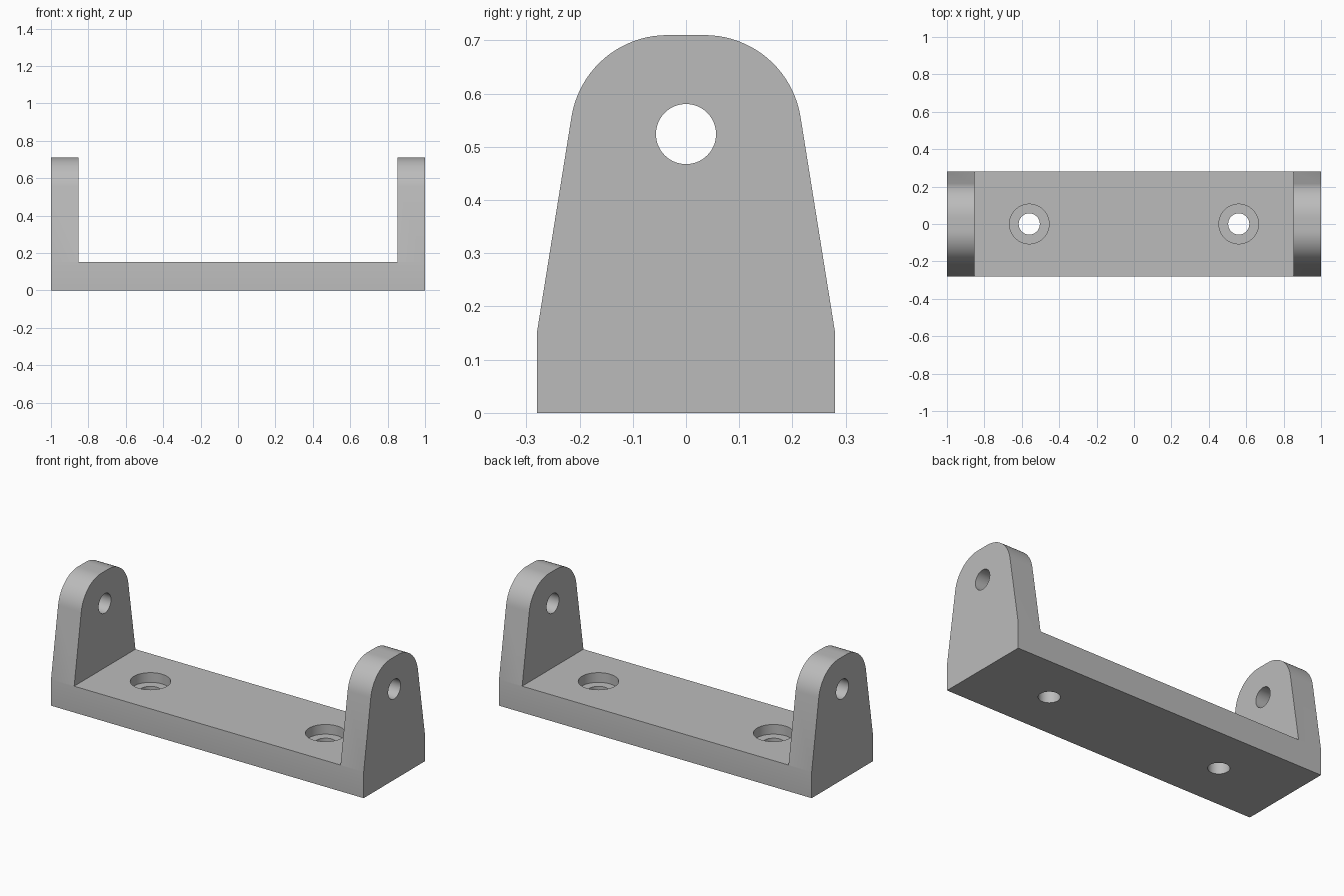
import bpy
import bmesh
import math
from mathutils import Matrix

cube = bpy.data.objects.get("Cube")
if cube:
    bpy.data.objects.remove(cube, do_unlink=True)

LENGTH, HALF_WIDTH, HEIGHT = 2.0, 0.28, 0.71
PLATE, ARM = 0.152, 0.148

grey = bpy.data.materials.new("light grey")
grey.use_nodes = True
colour = (0.5, 0.5, 0.5, 1)
grey.diffuse_color = colour
grey.node_tree.nodes["Principled BSDF"].inputs["Base Color"].default_value = colour


def make_object(name, bm):
    bmesh.ops.recalc_face_normals(bm, faces=bm.faces)
    mesh = bpy.data.meshes.new(name)
    bm.to_mesh(mesh)
    bm.free()
    mesh.materials.append(grey)
    obj = bpy.data.objects.new(name, mesh)
    bpy.context.collection.objects.link(obj)
    return obj


def box(name, size, centre):
    bm = bmesh.new()
    bmesh.ops.create_cube(bm, size=1, matrix=Matrix.Translation(centre) @ Matrix.Diagonal((*size, 1)))
    return make_object(name, bm)


def cylinder(name, radius, depth, centre, turn=None):
    bm = bmesh.new()
    matrix = Matrix.Translation(centre) @ (turn or Matrix.Identity(4))
    bmesh.ops.create_cone(bm, cap_ends=True, segments=64, radius1=radius, radius2=radius,
                          depth=depth, matrix=matrix)
    return make_object(name, bm)


def cut(target, cutter):
    cutter.hide_render = True
    mod = target.modifiers.new("cut", "BOOLEAN")
    mod.operation = "DIFFERENCE"
    mod.solver = "EXACT"
    mod.object = cutter
    bpy.context.view_layer.objects.active = target
    bpy.ops.object.modifier_apply(modifier=mod.name)
    bpy.data.objects.remove(cutter, do_unlink=True)


# End profile: straight foot, tapered sides, rounded shoulders and a short flat top
corner_y, corner_r = 0.035, 0.1825
corner_z = HEIGHT - corner_r
tilt, steps = math.radians(9.1), 20
half = [(HALF_WIDTH, 0), (HALF_WIDTH, PLATE)]
for i in range(steps + 1):
    a = tilt + (math.pi / 2 - tilt) * i / steps
    half.append((corner_y + corner_r * math.cos(a), corner_z + corner_r * math.sin(a)))
profile = half + [(-y, z) for y, z in reversed(half)]

# Bracket body: profile swept along the full length
bm = bmesh.new()
end = bm.faces.new([bm.verts.new((-LENGTH / 2, y, z)) for y, z in profile])
swept = bmesh.ops.extrude_face_region(bm, geom=[end], use_keep_orig=True)
bmesh.ops.translate(bm, vec=(LENGTH, 0, 0),
                    verts=[g for g in swept["geom"] if isinstance(g, bmesh.types.BMVert)])
bracket = make_object("bracket", bm)

# Open space between the two arms
cut(bracket, box("gap_cutter", (LENGTH - 2 * ARM, 1, 1), (0, 0, PLATE + 0.5)))

# Pivot holes through both arms
cut(bracket, cylinder("pivot_cutter", 0.0565, 3, (0, 0, 0.524), Matrix.Rotation(math.pi / 2, 4, "Y")))

# Counterbored mounting holes in the plate
for x in (-0.56, 0.56):
    cut(bracket, cylinder("screw_cutter", 0.0565, 0.6, (x, 0, 0.1)))
    cut(bracket, cylinder("counterbore_cutter", 0.106, 0.2, (x, 0, PLATE - 0.056 + 0.1)))

# Smooth curves with sharp edges
bpy.ops.object.select_all(action="DESELECT")
bracket.select_set(True)
bpy.context.view_layer.objects.active = bracket
bpy.ops.object.shade_smooth_by_angle(angle=math.radians(30))
